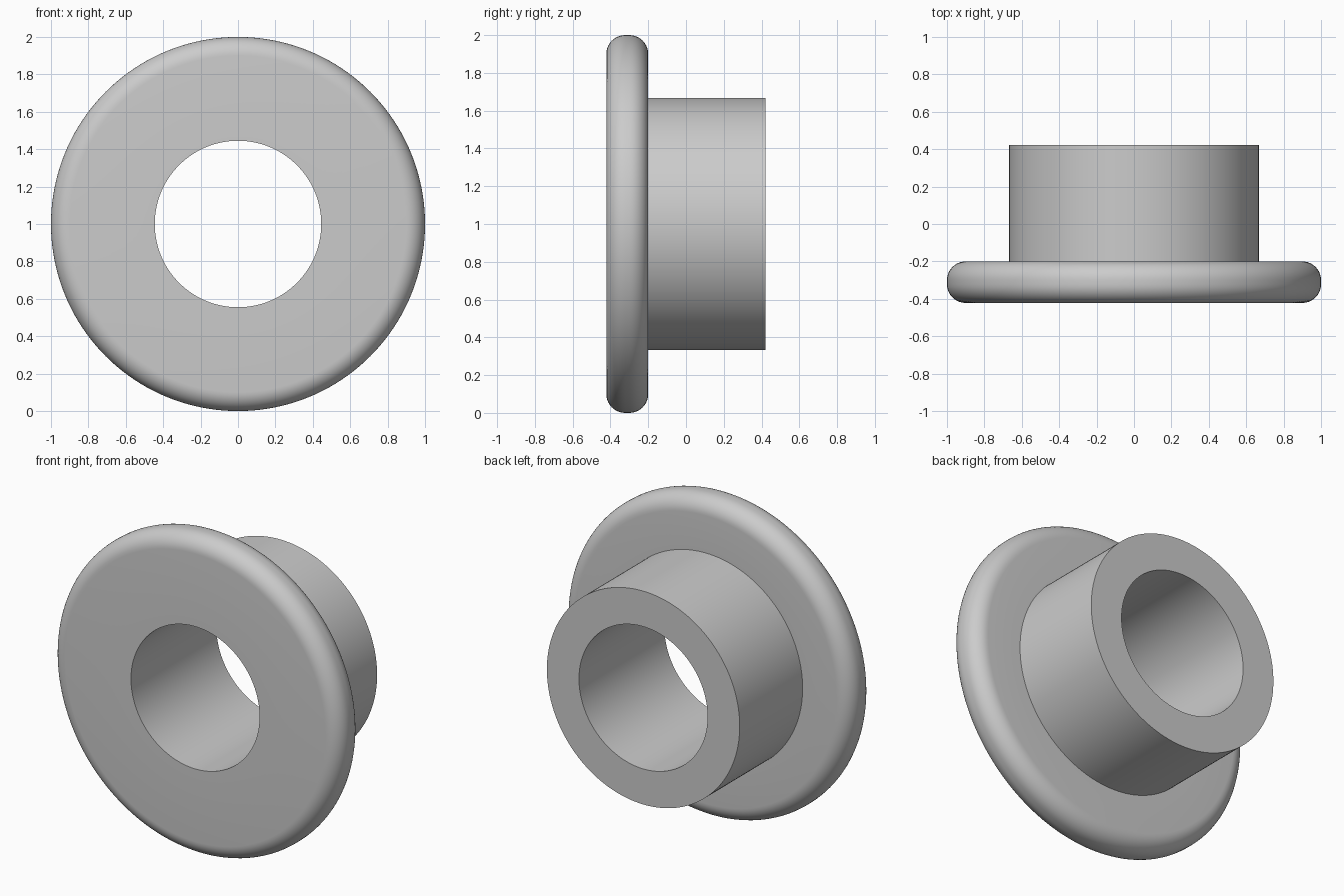
import bpy, bmesh, math
from mathutils import Vector

cube = bpy.data.objects.get("Cube")
if cube:
    bpy.data.objects.remove(cube, do_unlink=True)

# Main dimensions
BORE, SLEEVE, FLANGE = 0.445, 0.667, 1.0
FRONT, STEP, BACK = -0.422, -0.2, 0.422
FILLET, ARC_STEPS, SEGMENTS = 0.1, 10, 160

# Plain grey material
grey = bpy.data.materials.new("plain grey")
grey.use_nodes = True
colour = (0.6, 0.6, 0.6, 1)
grey.diffuse_color = colour
grey.node_tree.nodes["Principled BSDF"].inputs["Base Color"].default_value = colour


def rim_arc(y, start):
    """Quarter-round profile points on the flange rim."""
    for i in range(ARC_STEPS + 1):
        a = start + math.pi / 2 * i / ARC_STEPS
        yield (FLANGE - FILLET + FILLET * math.cos(a), y + FILLET * math.sin(a))


# Closed cross-section as (radius, y): bore, rounded flange, sleeve
profile = [(BORE, FRONT)]
profile += rim_arc(FRONT + FILLET, -math.pi / 2)
profile += rim_arc(STEP - FILLET, 0)
profile += [(SLEEVE, STEP), (SLEEVE, BACK), (BORE, BACK)]

# Revolve the section about the horizontal axis
bm = bmesh.new()
verts = [bm.verts.new((r, y, 1)) for r, y in profile]
edges = [bm.edges.new((v, verts[i - 1])) for i, v in enumerate(verts)]
bmesh.ops.spin(bm, geom=verts + edges, cent=Vector((0, 0, 1)), axis=Vector((0, 1, 0)),
               angle=math.tau, steps=SEGMENTS, use_merge=False)
bmesh.ops.remove_doubles(bm, verts=bm.verts, dist=0.0001)
bmesh.ops.recalc_face_normals(bm, faces=bm.faces)

mesh = bpy.data.meshes.new("flanged_bushing")
bm.to_mesh(mesh)
bm.free()
mesh.materials.append(grey)
bushing = bpy.data.objects.new("flanged_bushing", mesh)
bpy.context.collection.objects.link(bushing)

# Smooth curves, crisp edges
bpy.ops.object.select_all(action="DESELECT")
bushing.select_set(True)
bpy.context.view_layer.objects.active = bushing
bpy.ops.object.shade_smooth_by_angle(angle=math.radians(30))
